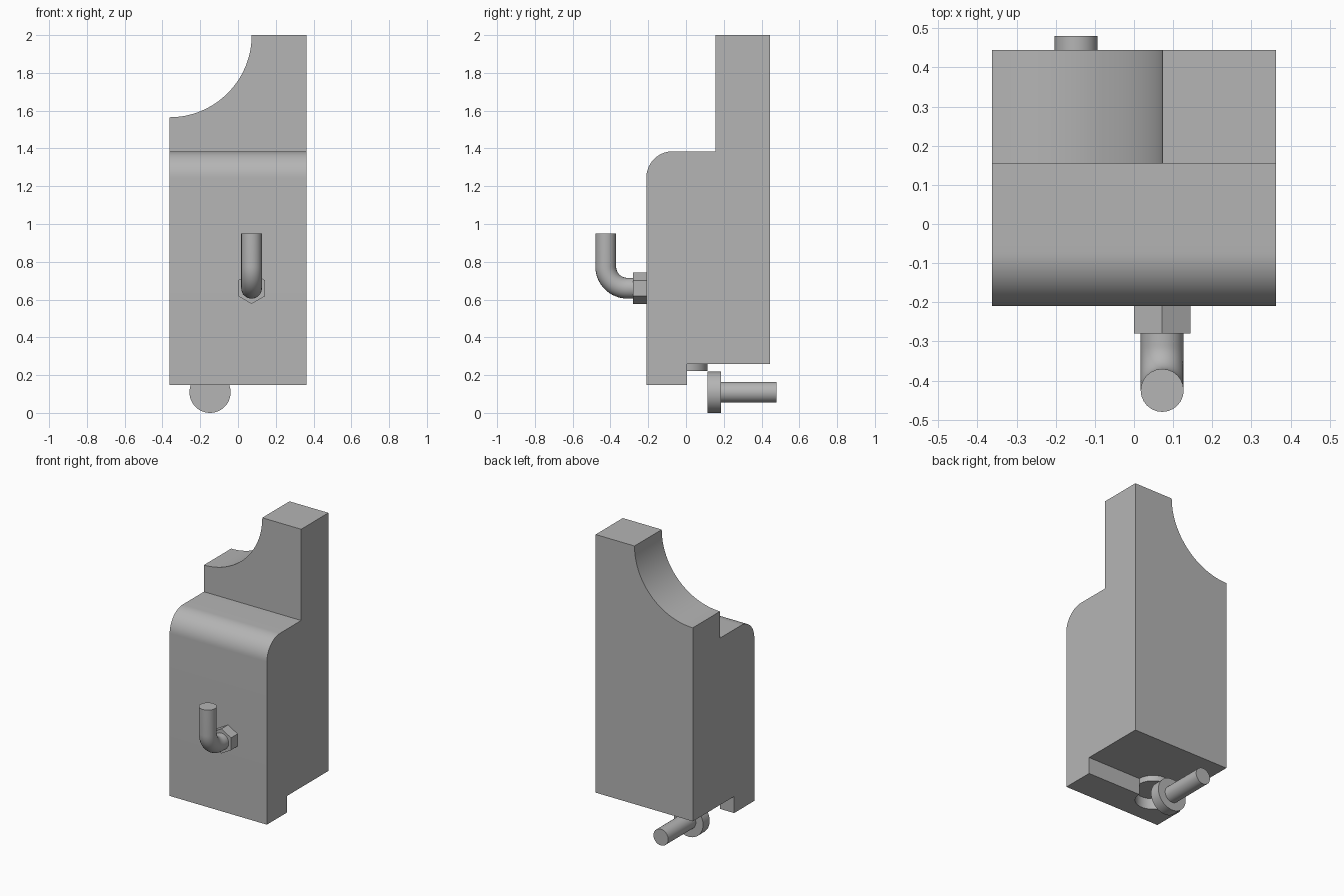
import bpy, bmesh, math
from mathutils import Vector, Matrix

old = bpy.data.objects.get("Cube")
if old:
    bpy.data.objects.remove(old, do_unlink=True)

grey = bpy.data.materials.new("plain grey")
grey.use_nodes = True
COLOUR = (0.46, 0.46, 0.46, 1)
grey.diffuse_color = COLOUR
grey.node_tree.nodes["Principled BSDF"].inputs["Base Color"].default_value = COLOUR


def add_object(name, bm, smooth=True):
    bmesh.ops.recalc_face_normals(bm, faces=bm.faces)
    mesh = bpy.data.meshes.new(name)
    bm.to_mesh(mesh)
    bm.free()
    mesh.materials.append(grey)
    ob = bpy.data.objects.new(name, mesh)
    bpy.context.collection.objects.link(ob)
    if smooth:
        shade(ob)
    return ob


def shade(ob):
    bpy.ops.object.select_all(action="DESELECT")
    ob.select_set(True)
    bpy.context.view_layer.objects.active = ob
    bpy.ops.object.shade_smooth_by_angle(angle=math.radians(30))


def rod(name, start, end, radius, sides=48, smooth=True):
    """Cylinder or prism between two points."""
    start, end = Vector(start), Vector(end)
    axis = end - start
    turn = Vector((0, 0, 1)).rotation_difference(axis).to_matrix().to_4x4()
    bm = bmesh.new()
    bmesh.ops.create_cone(bm, cap_ends=True, segments=sides, radius1=radius,
                          radius2=radius, depth=axis.length,
                          matrix=Matrix.Translation((start + end) / 2) @ turn)
    return add_object(name, bm, smooth)


def cut(target, cutter):
    mod = target.modifiers.new("cut", "BOOLEAN")
    mod.operation = "DIFFERENCE"
    mod.solver = "EXACT"
    mod.object = cutter
    bpy.context.view_layer.objects.active = target
    bpy.ops.object.modifier_apply(modifier=mod.name)
    bpy.data.objects.remove(cutter, do_unlink=True)


def arc(cy, cz, r, a0, a1, steps):
    angles = [math.radians(a0 + (a1 - a0) * i / steps) for i in range(steps + 1)]
    return [(cy + r * math.cos(a), cz + r * math.sin(a)) for a in angles]


# Body: stepped side profile with a rounded front shoulder
HALF = 0.3625
profile = [(-0.21, 0.148), (0.005, 0.148), (0.005, 0.26), (0.445, 0.26),
           (0.445, 2), (0.155, 2), (0.155, 1.385)]
profile += arc(-0.07, 1.245, 0.14, 90, 180, 16)
bm = bmesh.new()
face = bm.faces.new([bm.verts.new((-HALF, y, z)) for y, z in profile])
side = bmesh.ops.extrude_face_region(bm, geom=[face])
bmesh.ops.translate(bm, vec=(2 * HALF, 0, 0),
                    verts=[v for v in side["geom"] if isinstance(v, bmesh.types.BMVert)])
body = add_object("body", bm, False)

# Quarter-round cutaway in the upright, and round pocket in the bottom lip
cut(body, rod("upright_cutter", (-HALF, 0.1, 2), (-HALF, 0.6, 2), 0.435, 128))
PIN_X = -0.148
cut(body, rod("pocket_cutter", (PIN_X, 0.005, 0.05), (PIN_X, 0.005, 0.222), 0.11))
shade(body)

# Boss under the body, then the headed pin pointing backwards
rod("bottom_boss", (PIN_X, 0.005, 0.222), (PIN_X, 0.005, 0.265), 0.11)
rod("pin_head", (PIN_X, 0.115, 0.109), (PIN_X, 0.185, 0.109), 0.109)
rod("pin_shaft", (PIN_X, 0.114, 0.109), (PIN_X, 0.48, 0.109), 0.055)

# Hexagonal nut and bent hook on the front
HOOK_X, HOOK_Z = 0.072, 0.66
rod("hook_nut", (HOOK_X, -0.28, HOOK_Z), (HOOK_X, -0.205, HOOK_Z), 0.083, 6, False)

path = [(-0.25, HOOK_Z)] + arc(-0.31, 0.775, 0.115, 270, 180, 16) + [(-0.425, 0.95)]
curve = bpy.data.curves.new("hook", "CURVE")
curve.dimensions = "3D"
curve.bevel_depth = 0.055
curve.bevel_resolution = 10
curve.use_fill_caps = True
spline = curve.splines.new("POLY")
spline.points.add(len(path) - 1)
for point, (y, z) in zip(spline.points, path):
    point.co = (HOOK_X, y, z, 1)
hook = bpy.data.objects.new("hook", curve)
bpy.context.collection.objects.link(hook)
bpy.ops.object.select_all(action="DESELECT")
hook.select_set(True)
bpy.context.view_layer.objects.active = hook
bpy.ops.object.convert(target="MESH")
hook = bpy.context.view_layer.objects.active
hook.data.materials.clear()
hook.data.materials.append(grey)
shade(hook)
